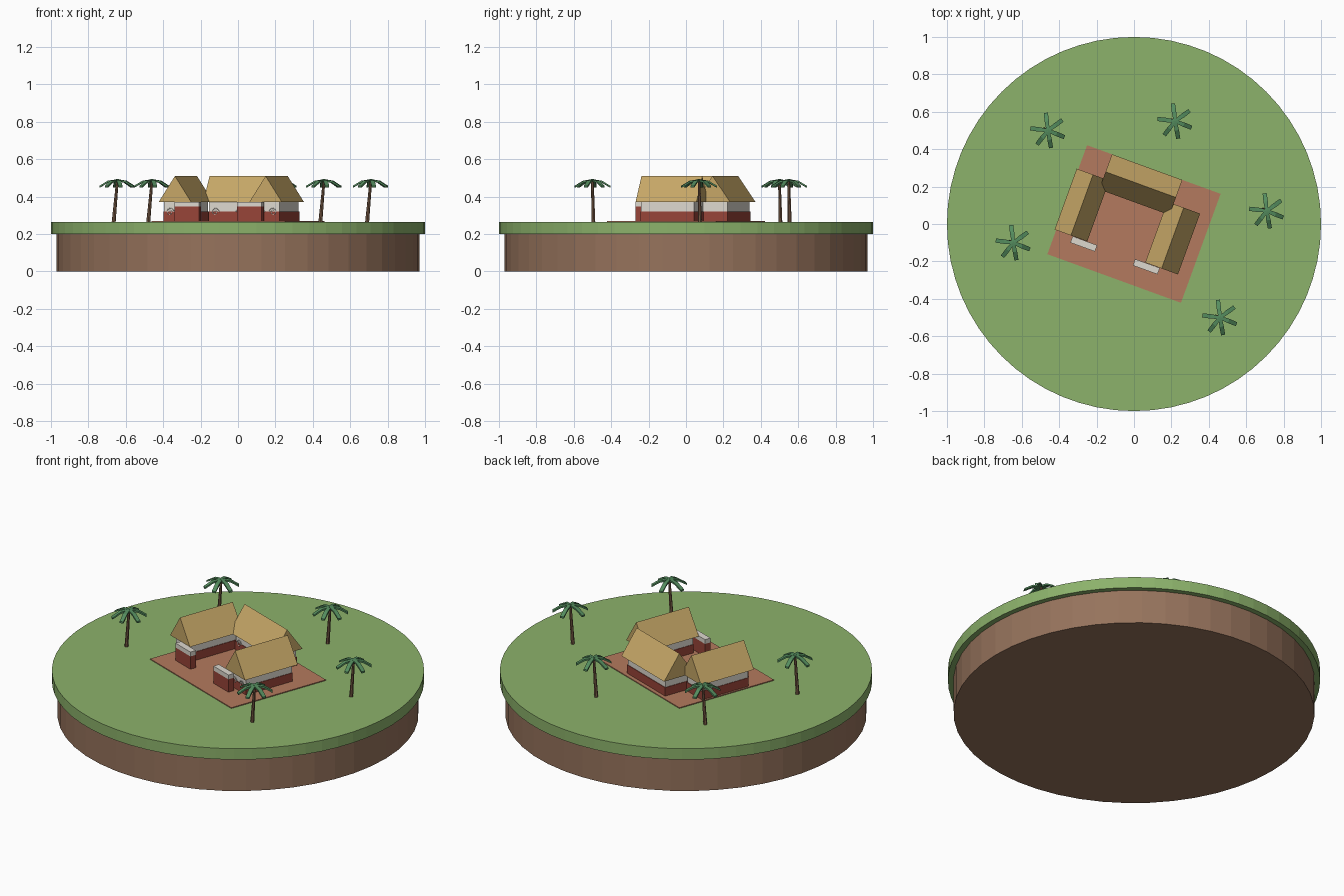
import bpy, bmesh
from math import radians, sin, cos, pi
from mathutils import Matrix, Vector

if "Cube" in bpy.data.objects:
    bpy.data.objects.remove(bpy.data.objects["Cube"])


def material(name, r, g, b):
    # sRGB bytes to linear
    lin = [((c / 255 + 0.055) / 1.055) ** 2.4 for c in (r, g, b)] + [1]
    m = bpy.data.materials.new(name)
    m.use_nodes = True
    m.diffuse_color = lin
    m.node_tree.nodes["Principled BSDF"].inputs["Base Color"].default_value = lin
    return m


GRASS = material("grass", 140, 178, 107)
SOIL = material("soil", 150, 115, 92)
PAVING = material("clay paving", 180, 122, 94)
RED = material("red earth", 152, 68, 56)
WHITE = material("white plaster", 222, 217, 207)
THATCH = material("thatch", 198, 167, 103)
TRUNK = material("palm trunk", 122, 92, 70)
LEAF = material("palm leaf", 84, 140, 94)

GROUND = 0.265
YARD = Matrix.Rotation(radians(-20), 4, 'Z')   # the compound is turned on the island


def finish(name, bm, mat, matrix=Matrix()):
    bmesh.ops.recalc_face_normals(bm, faces=bm.faces)
    me = bpy.data.meshes.new(name)
    bm.to_mesh(me)
    bm.free()
    me.materials.append(mat)
    ob = bpy.data.objects.new(name, me)
    ob.matrix_world = matrix
    bpy.context.collection.objects.link(ob)
    return ob


def box(name, mat, x, y, z0, z1, sx, sy, matrix=YARD):
    bm = bmesh.new()
    bmesh.ops.create_cube(bm, size=1)
    bmesh.ops.scale(bm, vec=(sx, sy, z1 - z0), verts=bm.verts)
    bmesh.ops.translate(bm, vec=(x, y, (z0 + z1) / 2), verts=bm.verts)
    return finish(name, bm, mat, matrix)


def disc(name, mat, radius, z0, z1, sides):
    bm = bmesh.new()
    bmesh.ops.create_cone(bm, cap_ends=True, segments=sides, radius1=radius,
                          radius2=radius, depth=z1 - z0)
    bmesh.ops.translate(bm, vec=(0, 0, (z0 + z1) / 2), verts=bm.verts)
    return finish(name, bm, mat)


def gable_roof(name, x, y, half_width, half_length, turn):
    # triangular prism with its ridge along local y
    bm = bmesh.new()
    tri = [bm.verts.new((px, -half_length, pz)) for px, pz in
           ((-half_width, 0.37), (half_width, 0.37), (0, 0.51))]
    face = bm.faces.new(tri)
    ext = bmesh.ops.extrude_face_region(bm, geom=[face])
    verts = [v for v in ext["geom"] if isinstance(v, bmesh.types.BMVert)]
    bmesh.ops.translate(bm, vec=(0, 2 * half_length, 0), verts=verts)
    place = Matrix.Translation((x, y, 0)) @ Matrix.Rotation(turn, 4, 'Z')
    finish(name, bm, THATCH, YARD @ place)


def spiral_relief(name, x, y, z, hand):
    cu = bpy.data.curves.new(name, 'CURVE')
    cu.dimensions = '3D'
    cu.bevel_depth = 0.002
    cu.bevel_resolution = 1
    cu.materials.append(WHITE)
    sp = cu.splines.new('POLY')
    n = 22
    sp.points.add(n - 1)
    for i, p in enumerate(sp.points):
        a, r = 3 * pi * i / (n - 1), 0.004 + 0.018 * i / (n - 1)
        p.co = (x + hand * r * cos(a), y, z + r * sin(a), 1)
    ob = bpy.data.objects.new(name, cu)
    ob.matrix_world = YARD
    bpy.context.collection.objects.link(ob)


def house(name, x, y, sx, sy, relief_offsets):
    box(name + "_plinth", RED, x, y, GROUND, 0.32, sx + 0.006, sy + 0.006)
    box(name + "_upper_wall", WHITE, x, y, 0.318, 0.375, sx, sy)
    for i, off in enumerate(relief_offsets):
        spiral_relief(f"{name}_relief_{i + 1}", x + off, y - sy / 2 - 0.003,
                      0.318, -1 if off < 0 else 1)


# island
disc("soil_base", SOIL, 0.97, 0, 0.2, 48)
disc("grass_top", GRASS, 1.0, 0.2, GROUND, 64)
box("courtyard", PAVING, 0, 0, GROUND - 0.005, 0.27, 0.76, 0.62)

# courtyard houses: one at the back, two wings, each wing with a low screen wall
CX = -0.038
house("back_house", CX, 0.21, 0.35, 0.15, (-0.14, 0, 0.14))
gable_roof("back_house_roof", CX, 0.21, 0.1, 0.2, pi / 2)
for side, s in (("right", -1), ("left", 1)):
    x = CX + s * 0.258
    house(side + "_wing", x, 0, 0.14, 0.3, (-0.035, 0.035))
    gable_roof(side + "_wing_roof", x, 0, 0.093, 0.173, 0)
    xs = CX + s * 0.178
    box(side + "_screen_wall", RED, xs, -0.192, GROUND, 0.346, 0.14, 0.036)
    box(side + "_screen_cap", WHITE, xs, -0.192, 0.346, 0.372, 0.14, 0.036)


# palms
def palm(index, x, y):
    crown = Vector((x, y, 0.485))
    foot = Vector((x - 0.02, y + 0.005, GROUND - 0.005))
    axis = crown - foot
    bm = bmesh.new()
    bmesh.ops.create_cone(bm, cap_ends=True, segments=7, radius1=0.011,
                          radius2=0.007, depth=axis.length)
    turn = axis.to_track_quat('Z', 'Y').to_matrix().to_4x4()
    finish(f"palm_trunk_{index}", bm, TRUNK,
           Matrix.Translation((crown + foot) / 2) @ turn)

    # drooping fronds, each a bent strip with thickness
    bm = bmesh.new()
    for deg in (36, 97, 173, 232, 280, 338):
        spin = Matrix.Rotation(radians(deg), 4, 'Z')
        rings = []
        for r, z, w in ((0, 0.008, 0.008), (0.05, 0, 0.012), (0.095, -0.027, 0.011)):
            corners = ((-w, z), (w, z), (w, z - 0.01), (-w, z - 0.01))
            rings.append([bm.verts.new(spin @ Vector((r, cy, cz))) for cy, cz in corners])
        for a, b in zip(rings, rings[1:]):
            for i in range(4):
                j = (i + 1) % 4
                bm.faces.new((a[i], a[j], b[j], b[i]))
        bm.faces.new(rings[0])
        bm.faces.new(rings[-1])
    finish(f"palm_fronds_{index}", bm, LEAF, Matrix.Translation(crown))


for i, (x, y) in enumerate(((-0.46, 0.5), (0.22, 0.55), (0.71, 0.07),
                            (0.46, -0.5), (-0.645, -0.1))):
    palm(i + 1, x, y)
